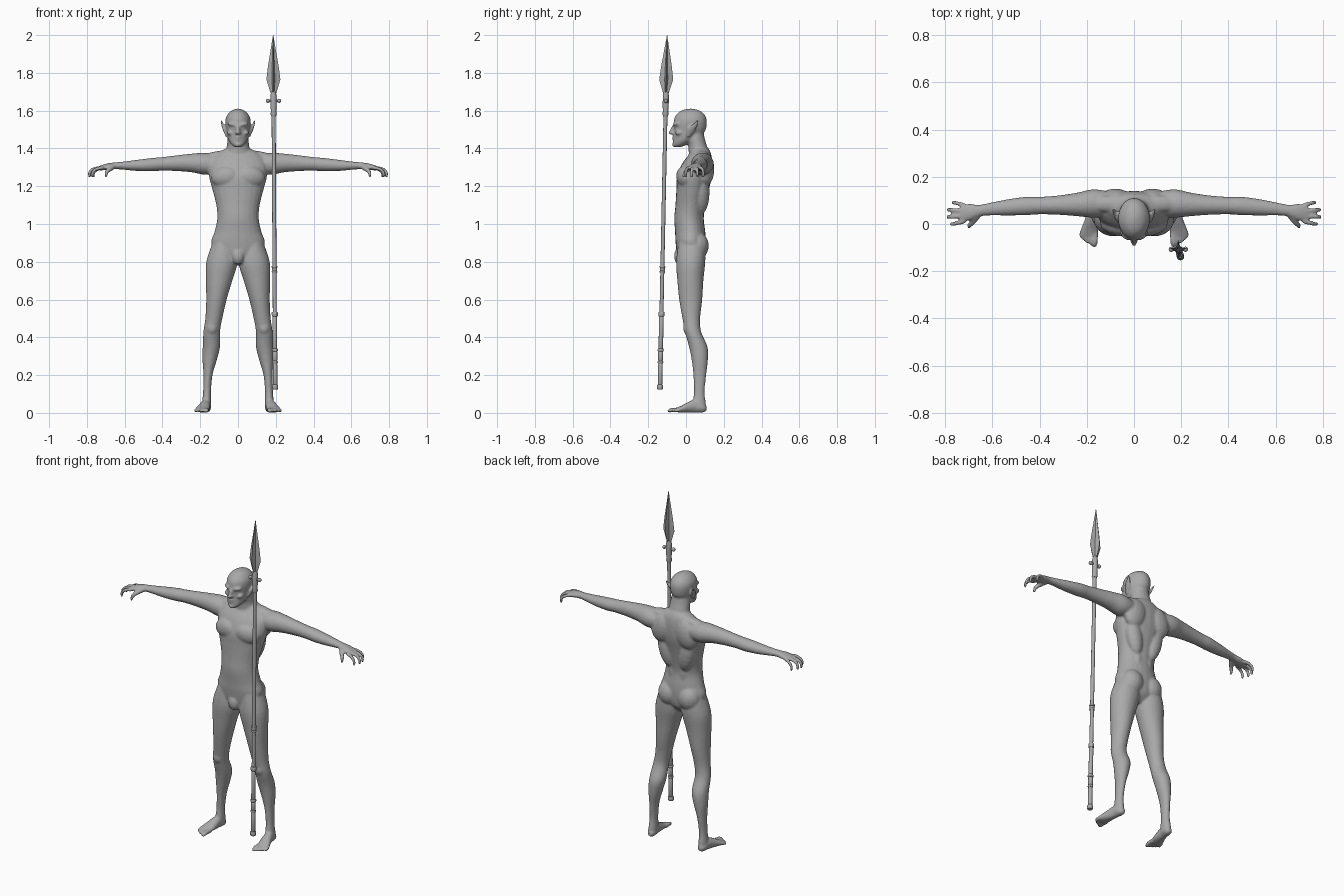
import bpy
import bmesh
import math
from mathutils import Vector, Matrix

cube = bpy.data.objects.get("Cube")
if cube:
    bpy.data.objects.remove(cube, do_unlink=True)

AXES = {"x": (Vector((0, 1, 0)), Vector((0, 0, 1))),
        "y": (Vector((1, 0, 0)), Vector((0, 0, 1))),
        "z": (Vector((1, 0, 0)), Vector((0, 1, 0)))}
BOTH = (1, -1)

grey = bpy.data.materials.new("plain grey")
grey.use_nodes = True
grey.diffuse_color = (0.4, 0.4, 0.4, 1)
grey.node_tree.nodes["Principled BSDF"].inputs["Base Color"].default_value = (0.4, 0.4, 0.4, 1)


def spline(rows, steps):
    """Catmull-Rom interpolation of rows of numbers."""
    rows = [Vector(r) for r in rows]
    out = []
    for i in range(len(rows) - 1):
        a, b, c, d = rows[max(i - 1, 0)], rows[i], rows[i + 1], rows[min(i + 2, len(rows) - 1)]
        for k in range(steps):
            t = k / steps
            out.append(b + (c - a) * (t / 2) + (a * 2 - b * 5 + c * 4 - d) * (t * t / 2)
                       + (b * 3 - a - c * 3 + d) * (t ** 3 / 2))
    return out + [rows[-1]]


def ellipse(c, u, v, n):
    return [c + u * math.cos(math.tau * i / n) + v * math.sin(math.tau * i / n) for i in range(n)]


def skin_rings(bm, rings, sides=(1,)):
    """Bridge rings of points and cap both ends, on each side of the body."""
    for s in sides:
        loops = [[bm.verts.new((p.x * s, p.y, p.z)) for p in ring] for ring in rings]
        n = len(loops[0])
        for lo, hi in zip(loops, loops[1:]):
            for i in range(n):
                bm.faces.new((lo[i], lo[(i + 1) % n], hi[(i + 1) % n], hi[i]))
        bm.faces.new(loops[0][::-1])
        bm.faces.new(loops[-1])


def loft(bm, rows, axis, sides=(1,)):
    """Smooth limb through elliptical sections: x, y, z, radius, radius."""
    u, v = AXES[axis]
    skin_rings(bm, [ellipse(Vector(r[:3]), u * r[3], v * r[4], 24) for r in spline(rows, 4)], sides)


def ball(bm, centre, radii, sides=BOTH, tilt=(0, 0, 0)):
    """Ellipsoid muscle or feature, tilted by degrees about x, y, z."""
    place = Matrix.Translation(centre)
    for angle, ax in zip(reversed(tilt), "ZYX"):
        place = place @ Matrix.Rotation(math.radians(angle), 4, ax)
    place = place @ Matrix.Diagonal((*radii, 1))
    rings = []
    for k in range(11):
        a = math.pi * (k + .2) / 10.4
        ring = ellipse(Vector((0, 0, -math.cos(a))), AXES["z"][0] * math.sin(a), AXES["z"][1] * math.sin(a), 16)
        rings.append([place @ p for p in ring])
    skin_rings(bm, rings, sides)


def digit(bm, path, r0, r1):
    """Round finger or toe following a bent path, with a rounded tip."""
    pts = spline(path, 4)
    rings = []
    for i, p in enumerate(pts):
        t = (pts[min(i + 1, len(pts) - 1)] - pts[max(i - 1, 0)]).normalized()
        u = t.cross(Vector((1, .3, 1))).normalized()
        v = t.cross(u)
        r = r0 + (r1 - r0) * i / (len(pts) - 1)
        rings.append(ellipse(p, u * r, v * r, 12))
    rings.append(ellipse(p + t * r * .8, u * r * .5, v * r * .5, 12))
    skin_rings(bm, rings, BOTH)


def finish(name, bm, angle):
    bmesh.ops.recalc_face_normals(bm, faces=bm.faces)
    mesh = bpy.data.meshes.new(name)
    bm.to_mesh(mesh)
    bm.free()
    mesh.materials.append(grey)
    mesh.shade_smooth()
    mesh.set_sharp_from_angle(angle=math.radians(angle))
    obj = bpy.data.objects.new(name, mesh)
    bpy.context.collection.objects.link(obj)
    return obj


body = bmesh.new()

# torso, shoulders sloping into the neck
loft(body, [(0, .02, .785, .03, .035), (0, .025, .83, .11, .07), (0, .025, .9, .142, .08),
            (0, .022, .96, .124, .08), (0, .016, 1.03, .11, .078), (0, .024, 1.1, .115, .08),
            (0, .035, 1.18, .135, .086), (0, .045, 1.25, .153, .092), (0, .06, 1.32, .155, .08),
            (0, .075, 1.37, .12, .058), (0, .075, 1.4, .062, .045)], "z")
loft(body, [(0, .07, 1.36, .075, .055), (0, .062, 1.41, .06, .05), (0, .05, 1.45, .056, .05),
            (0, .04, 1.5, .05, .05)], "z")
ball(body, (.07, -.01, 1.25), (.075, .04, .055), tilt=(0, 8, 12))     # chest muscles
ball(body, (.08, .105, 1.29), (.07, .045, .09), tilt=(0, -15, 0))     # shoulder blades
ball(body, (.07, .08, 1.17), (.05, .045, .12), tilt=(0, 12, 0))       # back muscles
ball(body, (.065, .055, .885), (.068, .066, .075))                    # buttocks
ball(body, (.035, .05, 1.03), (.035, .045, .1))                       # lower back
ball(body, (0, -.035, .83), (.034, .028, .045), (1,))                 # groin
ball(body, (.1, .085, 1.365), (.1, .035, .022), tilt=(0, 8, 0))       # collar slopes

# legs
loft(body, [(.075, .03, .9, .06, .07), (.085, .025, .8, .083, .077), (.1, .023, .7, .07, .069),
            (.114, .025, .6, .054, .061), (.128, .028, .5, .045, .047), (.139, .037, .43, .044, .043),
            (.141, .065, .35, .046, .049), (.15, .073, .28, .038, .043), (.159, .073, .2, .024, .034),
            (.164, .07, .11, .021, .028), (.166, .07, .05, .024, .035), (.166, .07, .015, .021, .03)],
     "z", BOTH)
ball(body, (.138, .005, .45), (.028, .02, .035))                      # kneecaps

# feet and toes
loft(body, [(.166, .108, .024, .012, .014), (.167, .09, .027, .024, .025), (.172, .05, .036, .026, .035),
            (.18, .01, .029, .032, .028), (.188, -.025, .02, .038, .018), (.19, -.05, .015, .036, .012)],
     "y", BOTH)
for k in range(5):
    x = .165 + k * .0145
    tip = -.09 + k * .004 + .0012 * k * k
    r = .0125 if k == 0 else .0095
    digit(body, [(x - .002, -.035, .016), (x, tip + .02, .016), (x + .002, tip, .0105)], r, r - .0015)

# arms and palms
loft(body, [(.09, .085, 1.315, .05, .045), (.17, .087, 1.318, .06, .058), (.24, .083, 1.323, .05, .05),
            (.32, .08, 1.322, .041, .042), (.4, .078, 1.318, .037, .036), (.46, .076, 1.314, .039, .035),
            (.54, .07, 1.31, .034, .029), (.61, .063, 1.309, .027, .021), (.655, .057, 1.308, .025, .018),
            (.695, .05, 1.303, .035, .017), (.735, .045, 1.295, .036, .012)], "x", BOTH)
for k in range(4):
    y = .012 + k * .0215
    reach = (.775, .79, .788, .768)[k]
    fan = (k - 1.4) * .006
    digit(body, [(.715, y, 1.298), (reach - .025, y + fan, 1.291), (reach - .004, y + fan * 1.5, 1.272),
                 (reach - .004, y + fan * 1.5, 1.25)], .0105, .0075)
digit(body, [(.66, .04, 1.303), (.682, .01, 1.288), (.697, -.006, 1.272), (.698, -.012, 1.252)], .015, .008)

# head
loft(body, [(0, -.046, 1.407, .018, .018), (0, -.03, 1.422, .036, .04), (0, -.004, 1.45, .053, .062),
            (0, .018, 1.49, .061, .082), (0, .022, 1.53, .067, .088), (0, .023, 1.565, .064, .083),
            (0, .024, 1.592, .045, .062), (0, .024, 1.605, .024, .035), (0, .024, 1.611, .004, .006)], "z")
ball(body, (.026, -.05, 1.527), (.03, .019, .011), tilt=(0, -8, 18))   # brows
ball(body, (.04, -.036, 1.483), (.019, .022, .014))                    # cheekbones
ball(body, (.025, -.05, 1.505), (.012, .01, .008))                     # eyes
ball(body, (0, -.072, 1.5), (.01, .011, .03), (1,), (-22, 0, 0))       # nose bridge
ball(body, (0, -.08, 1.484), (.011, .016, .01), (1,))                  # nose tip
ball(body, (.009, -.071, 1.482), (.009, .011, .008))                   # nostrils
ball(body, (0, -.059, 1.459), (.021, .015, .0065), (1,))               # upper lip
ball(body, (0, -.058, 1.447), (.018, .015, .006), (1,))                # lower lip
ball(body, (0, -.055, 1.42), (.022, .019, .014), (1,))                 # chin
# pointed ears
loft(body, [(.06, .012, 1.462, .006, .008), (.066, .024, 1.485, .009, .018), (.075, .035, 1.508, .009, .021),
            (.083, .05, 1.53, .007, .014), (.089, .063, 1.549, .004, .004)], "z", BOTH)

figure = finish("body", body, 180)
remesh = figure.modifiers.new("fuse parts", "REMESH")
remesh.mode = "VOXEL"
remesh.voxel_size = 0.006
remesh.use_smooth_shade = True
soften = figure.modifiers.new("soften", "SMOOTH")
soften.factor = 0.5
soften.iterations = 5

# spear, leaning slightly along its length
TOP, BUTT = Vector((.186, -.1, 2)), Vector((.197, -.138, .125))


def along(z):
    return BUTT.lerp(TOP, (z - BUTT.z) / (TOP.z - BUTT.z))


def turned(bm, profile, n=16, flute=1):
    """Rings of (height, radius) on the spear line; flute pulls in alternate points."""
    rings = []
    for z, r in profile:
        c = along(z)
        ring = ellipse(c, AXES["z"][0] * r, AXES["z"][1] * r, n)
        rings.append([c + (p - c) * (flute if i % 2 else 1) for i, p in enumerate(ring)])
    skin_rings(bm, rings)


shaft = bmesh.new()
turned(shaft, [(.16, .0105), (1.6, .0105)])
finish("spear_shaft", shaft, 40)

fittings = bmesh.new()
for low, high, r in ((.125, .15, .016), (.15, .26, .012), (.262, .275, .015), (.275, .325, .013),
                     (.325, .34, .016), (.34, .51, .012), (.51, .535, .016),
                     (.742, .752, .015), (.752, .768, .0135), (.768, .778, .016)):
    b = min(.004, (high - low) / 3)
    turned(fittings, [(low, r * .85), (low + b, r), (high - b, r), (high, r * .85)])
finish("spear_fittings", fittings, 40)

# socket with a knobbed crossbar
socket = bmesh.new()
turned(socket, [(1.57, .012), (1.58, .016), (1.6, .014), (1.62, .016), (1.68, .016), (1.7, .012)])
hub = along(1.652)
skin_rings(socket, [ellipse(hub + Vector((x, 0, 0)), AXES["x"][0] * .007, AXES["x"][1] * .007, 12)
                    for x in (-.03, .03)])
for s in BOTH:
    ball(socket, hub + Vector((s * .03, 0, 0)), (.011, .011, .011), (1,))
finish("spear_socket", socket, 40)

blade = bmesh.new()
turned(blade, [(1.685, .012), (1.715, .022), (1.765, .037), (1.83, .029), (1.92, .014), (2, .001)],
       n=8, flute=.32)
finish("spear_blade", blade, 20)
